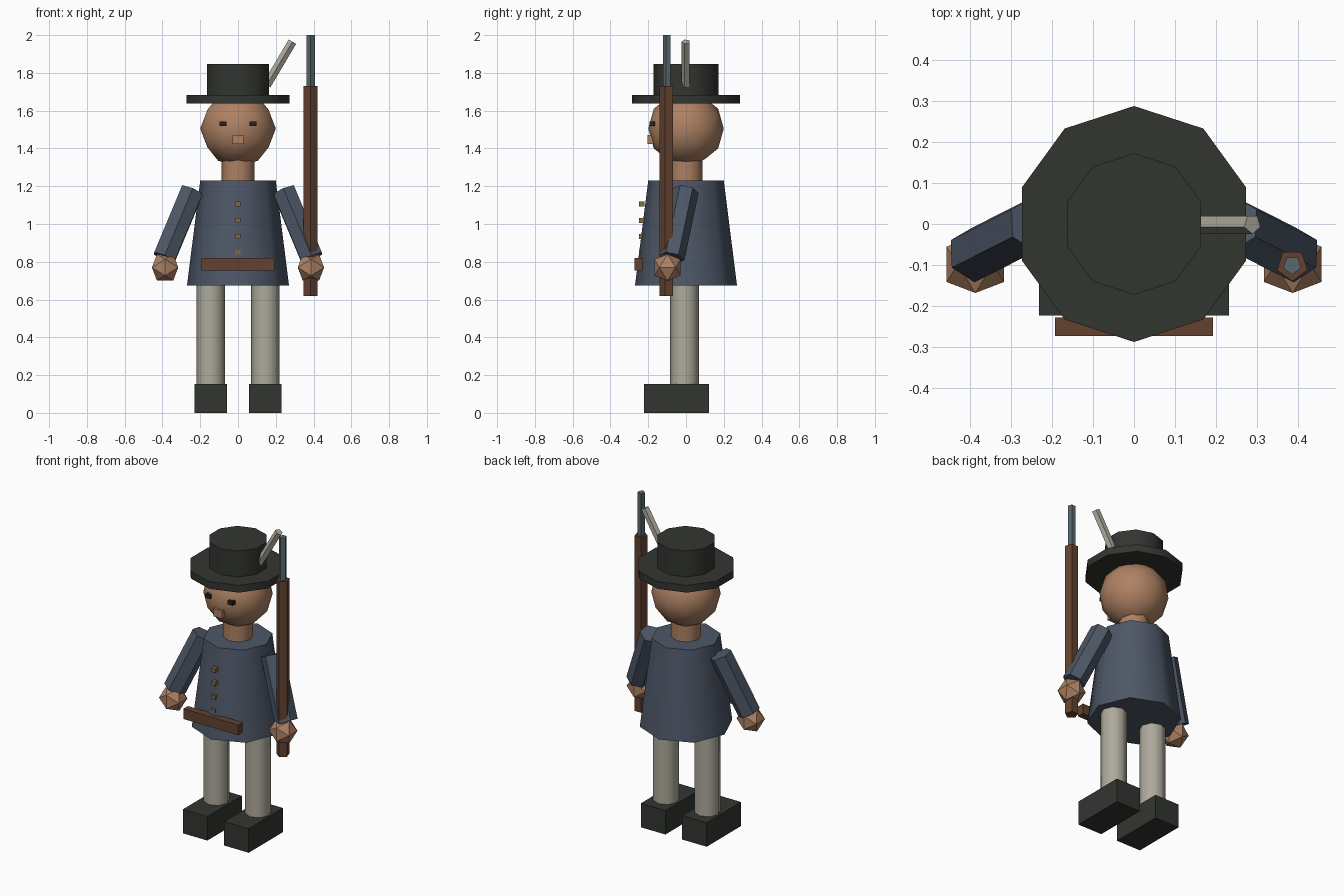
import bpy
import bmesh
from math import radians, pi
from mathutils import Vector, Matrix

if "Cube" in bpy.data.objects:
    bpy.data.objects.remove(bpy.data.objects["Cube"])


def material(name, rgb):
    m = bpy.data.materials.new(name)
    m.diffuse_color = (*rgb, 1)
    m.use_nodes = True
    m.node_tree.nodes["Principled BSDF"].inputs["Base Color"].default_value = m.diffuse_color
    return m


cloth = material("coat_cloth", (0.075, 0.095, 0.135))
skin = material("skin", (0.42, 0.22, 0.125))
felt = material("black_felt", (0.032, 0.036, 0.03))
linen = material("linen", (0.42, 0.40, 0.33))
wood = material("wood", (0.125, 0.055, 0.03))
steel = material("steel", (0.10, 0.14, 0.155))
brass = material("brass", (0.23, 0.15, 0.05))
dark = material("eye_dark", (0.02, 0.015, 0.012))


def finish(name, bm, mat, smooth=True):
    bmesh.ops.recalc_face_normals(bm, faces=bm.faces)
    me = bpy.data.meshes.new(name)
    bm.to_mesh(me)
    bm.free()
    me.materials.append(mat)
    ob = bpy.data.objects.new(name, me)
    bpy.context.collection.objects.link(ob)
    if smooth:
        bpy.ops.object.select_all(action='DESELECT')
        ob.select_set(True)
        bpy.context.view_layer.objects.active = ob
        bpy.ops.object.shade_smooth_by_angle(angle=radians(50))
    return ob


def rod(name, a, b, r1, r2, sides, mat):
    """Prism or frustum from a to b, with its first corner towards -y."""
    a, b = Vector(a), Vector(b)
    d = b - a
    turn = Vector((0, 0, 1)).rotation_difference(d).to_matrix().to_4x4()
    bm = bmesh.new()
    rings = []
    for r, z in ((r1, 0), (r2, d.length)):
        rings.append([bm.verts.new(Matrix.Rotation(2 * pi * i / sides, 3, 'Z') @ Vector((0, -r, z)))
                      for i in range(sides)])
    lo, hi = rings
    for i in range(sides):
        j = (i + 1) % sides
        bm.faces.new((lo[i], lo[j], hi[j], hi[i]))
    bm.faces.new(lo[::-1])
    bm.faces.new(hi)
    bm.transform(Matrix.Translation(a) @ turn)
    return finish(name, bm, mat)


def box(name, centre, size, mat):
    bm = bmesh.new()
    bmesh.ops.create_cube(bm, size=1)
    bm.transform(Matrix.Translation(centre) @ Matrix.Diagonal((*size, 1)))
    return finish(name, bm, mat, False)


def ball(name, centre, r, level, mat, smooth):
    """Icosphere turned so that an edge lies on each axis."""
    bm = bmesh.new()
    bmesh.ops.create_icosphere(bm, subdivisions=level, radius=r)
    bm.transform(Matrix.Translation(centre) @ Matrix.Rotation(radians(-31.717), 4, 'Y'))
    return finish(name, bm, mat, smooth)


# Body
rod("coat", (0, 0, 0.675), (0, 0, 1.23), 0.27, 0.20, 8, cloth)
rod("neck", (0, 0, 1.20), (0, 0, 1.36), 0.088, 0.088, 8, skin)
box("belt", (0, -0.25, 0.787), (0.385, 0.045, 0.065), wood)
for i in range(4):
    box(f"button_{i + 1}", (0, -0.234, 1.105 - 0.0855 * i), (0.026, 0.028, 0.026), brass)

# Head and face
head = ball("head", (0, 0, 1.505), 0.20, 2, skin, True)
box("nose", (0, -0.18, 1.447), (0.06, 0.045, 0.048), skin)

# Paired parts
for side, s in (("left", -1), ("right", 1)):
    box(f"{side}_eye", (s * 0.079, -0.178, 1.531), (0.036, 0.028, 0.024), dark)
    rod(f"{side}_arm", (s * 0.39, -0.075, 0.822), (s * 0.242, 0, 1.177), 0.068, 0.068, 6, cloth)
    ball(f"{side}_hand", (s * 0.386, -0.098, 0.77), 0.082, 1, skin, False)
    rod(f"{side}_leg", (s * 0.145, -0.008, 0.14), (s * 0.145, -0.008, 0.72), 0.076, 0.076, 8, linen)
    box(f"{side}_shoe", (s * 0.145, -0.05, 0.076), (0.172, 0.345, 0.152), felt)

# Hat with plume
rod("hat_brim", (0, 0, 1.637), (0, 0, 1.683), 0.287, 0.287, 10, felt)
rod("hat_crown", (0, 0, 1.67), (0, 0, 1.847), 0.172, 0.172, 10, felt)
rod("plume", (0.152, 0, 1.735), (0.288, 0, 1.965), 0.024, 0.024, 5, linen)

# Long gun held upright
rod("gun_stock", (0.385, -0.1, 0.618), (0.385, -0.1, 1.73), 0.039, 0.039, 5, wood)
rod("gun_barrel", (0.385, -0.1, 1.72), (0.385, -0.1, 2.0), 0.023, 0.023, 5, steel)
